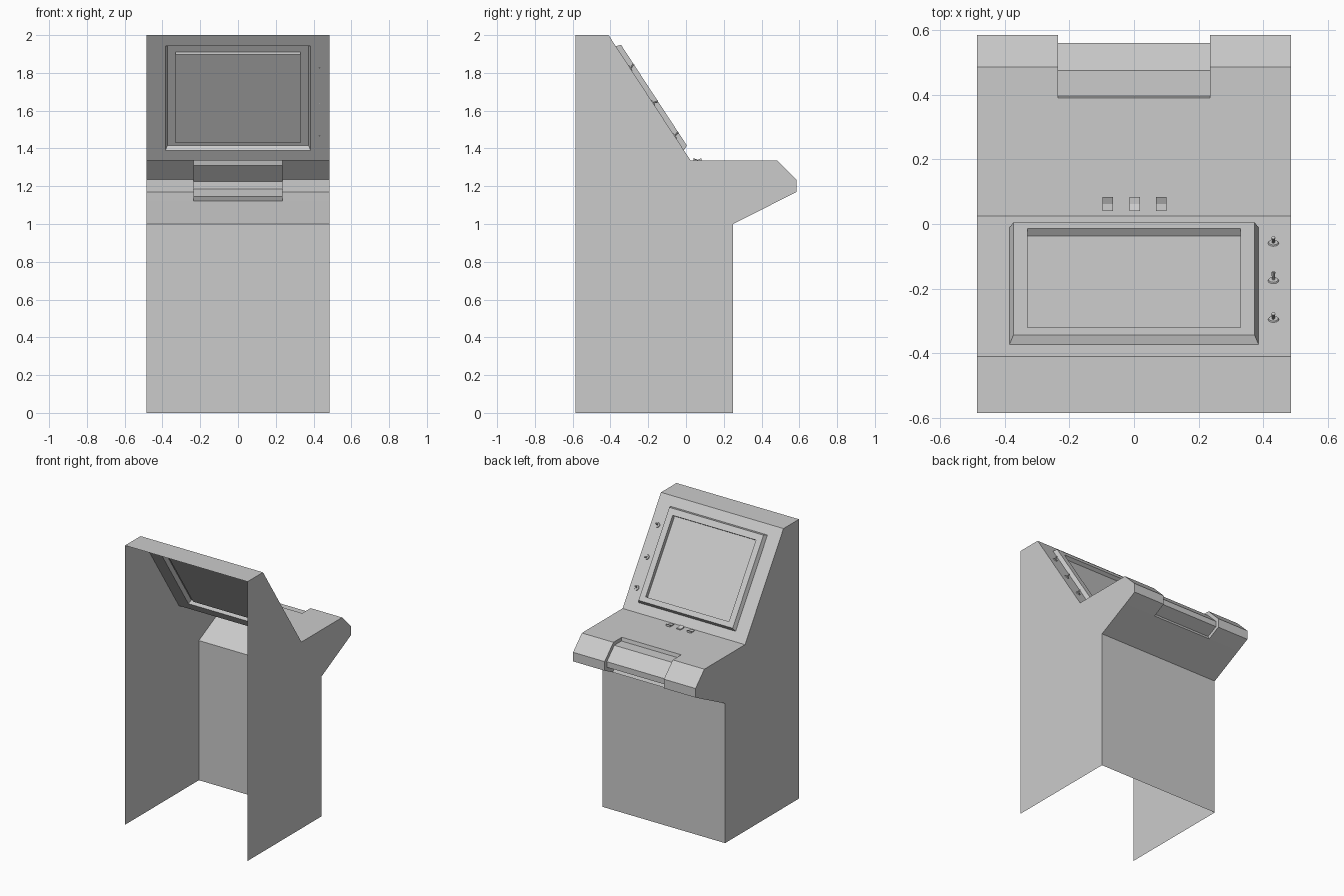
import bpy, bmesh, math
from mathutils import Vector, Matrix

cube = bpy.data.objects.get("Cube")
if cube:
    bpy.data.objects.remove(cube, do_unlink=True)

grey = bpy.data.materials.new("cabinet grey")
grey.use_nodes = True
COLOUR = (0.6, 0.6, 0.6, 1)
grey.diffuse_color = COLOUR
grey.node_tree.nodes["Principled BSDF"].inputs["Base Color"].default_value = COLOUR

W = 0.485          # half width of the cabinet
RW = 0.235         # half width of the recess in the nose


def finish(name, bm):
    bmesh.ops.remove_doubles(bm, verts=bm.verts, dist=0.0005)
    bmesh.ops.recalc_face_normals(bm, faces=bm.faces)
    mesh = bpy.data.meshes.new(name)
    bm.to_mesh(mesh)
    bm.free()
    mesh.materials.append(grey)
    ob = bpy.data.objects.new(name, mesh)
    bpy.context.collection.objects.link(ob)
    return ob


def face(bm, points):
    bm.faces.new([bm.verts.new(p) for p in points])


def strip(bm, path, x0, x1):
    """Sheet that follows a (y, z) path from x0 to x1."""
    for (ya, za), (yb, zb) in zip(path, path[1:]):
        face(bm, [(x0, ya, za), (x1, ya, za), (x1, yb, zb), (x0, yb, zb)])


# Side profile, split into stretches
top = [(-0.585, 2), (-0.41, 2)]
shelf = [(0.025, 1.335), (0.39, 1.335)]
nose = [(0.39, 1.335), (0.485, 1.335), (0.585, 1.235), (0.585, 1.17), (0.491, 1.122)]
front = [(0.491, 1.122), (0.25, 1.0), (0.25, 0)]
recess = [(0.39, 1.335), (0.395, 1.31), (0.475, 1.31), (0.56, 1.225),
          (0.56, 1.185), (0.48, 1.145), (0.491, 1.122)]

# Slope frame: s runs up the slope, d stands off it
foot = Vector((0, *shelf[0]))
up = Vector((0, *top[1])) - foot
length = up.length
up.normalize()
normal = Vector((1, 0, 0)).cross(up)
if normal.y < 0:
    normal.negate()


def on_slope(x, s, d=0):
    return foot + up * s + normal * d + Vector((x, 0, 0))


# Cabinet shell, open at the back and the bottom
bm = bmesh.new()
for path in (top, shelf, front):
    strip(bm, path, -W, W)
strip(bm, recess, -RW, RW)
outline = top + shelf + nose[1:] + front[1:] + [(-0.585, 0)]
for side in (-1, 1):
    strip(bm, nose, side * RW, side * W)
    face(bm, [(side * W, y, z) for y, z in outline])
    face(bm, [(side * RW, y, z) for y, z in nose + recess[-2:0:-1]])
finish("cabinet_shell", bm)

# Sloped panel, raised bezel and sunk screen as nested rectangles
rings = [(W, 0, length, 0), (0.385, 0.066, 0.725, 0), (0.373, 0.078, 0.715, 0.027),
         (0.33, 0.113, 0.671, 0.027), (0.33, 0.113, 0.671, 0)]
bm = bmesh.new()
loops = [[on_slope(x, s, d) for x, s in ((-w, a), (w, a), (w, b), (-w, b))]
         for w, a, b, d in rings]
for outer, inner in zip(loops, loops[1:]):
    for i in range(4):
        j = (i + 1) % 4
        face(bm, [outer[i], outer[j], inner[j], inner[i]])
face(bm, loops[-1])
finish("screen_panel", bm)


def cylinder(bm, base, axis, radius, tip, height, sides):
    turn = Vector((0, 0, 1)).rotation_difference(axis).to_matrix().to_4x4()
    bmesh.ops.create_cone(bm, cap_ends=True, segments=sides, radius1=radius,
                          radius2=tip, depth=height,
                          matrix=Matrix.Translation(base + axis * height / 2) @ turn)


# Toggle switches beside the screen
for name, s, lean in (("lower", 0.155, 0.3), ("middle", 0.366, -0.3), ("upper", 0.585, 0.3)):
    bm = bmesh.new()
    base = on_slope(0.431, s)
    cylinder(bm, base, normal, 0.017, 0.015, 0.004, 12)
    cylinder(bm, base, (normal + up * lean).normalized(), 0.004, 0.006, 0.028, 8)
    finish(name + "_toggle", bm)

# Rocker switches on the shelf, the middle one tipped the other way
for name, x, back, fore in (("right", -0.081, 0.006, 0.014), ("middle", 0.002, 0.014, 0.006),
                            ("left", 0.084, 0.006, 0.014)):
    bm = bmesh.new()
    z = shelf[0][1]
    profile = [(0.04, z), (0.04, z + back), (0.062, z + 0.005), (0.083, z + fore), (0.083, z)]
    strip(bm, profile, x - 0.016, x + 0.016)
    for side in (-0.016, 0.016):
        face(bm, [(x + side, y, h) for y, h in profile])
    finish(name + "_rocker", bm)
